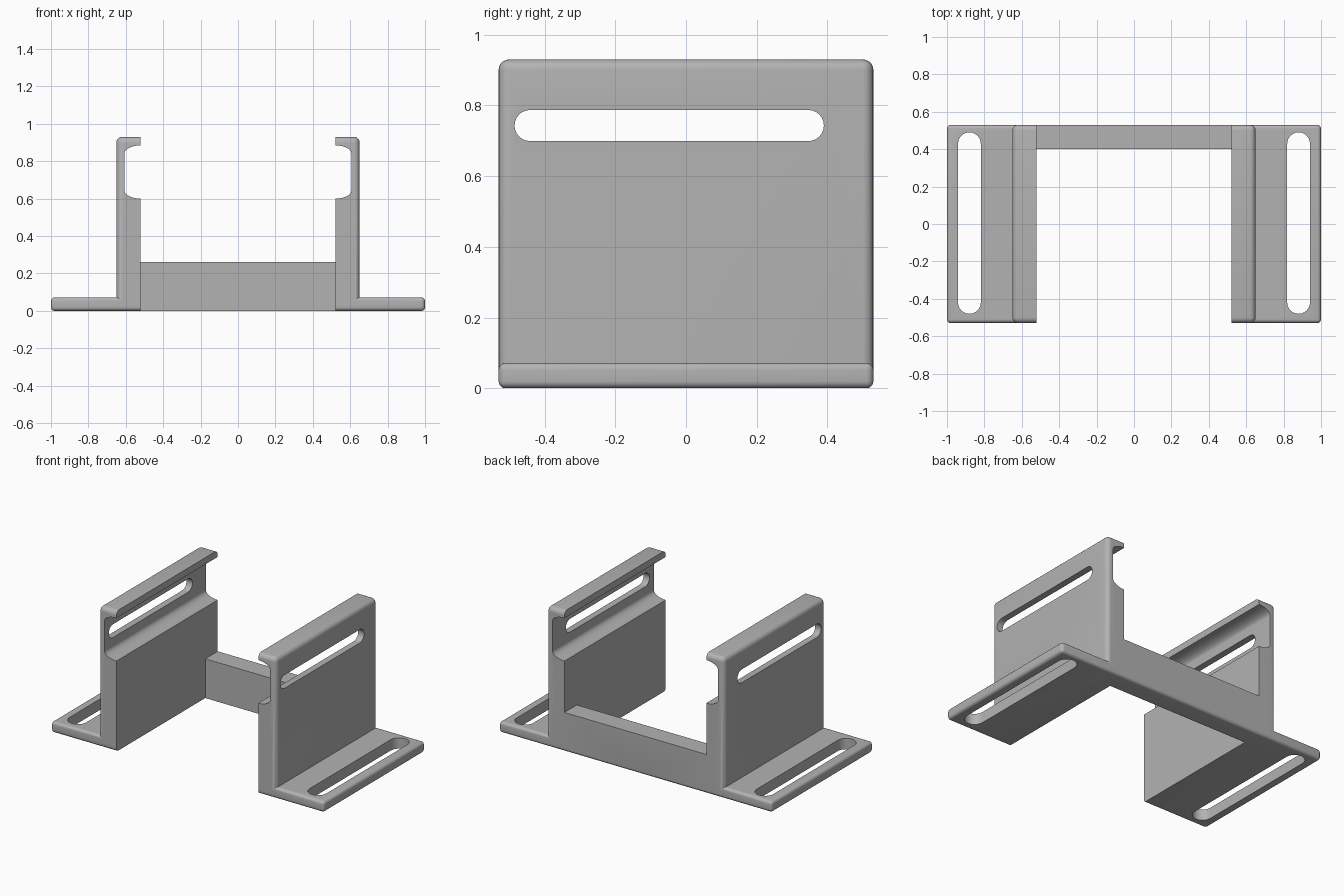
import bpy, bmesh, math

cube = bpy.data.objects.get("Cube")
if cube:
    bpy.data.objects.remove(cube, do_unlink=True)

grey = bpy.data.materials.new("plain grey")
grey.use_nodes = True
colour = (0.45, 0.45, 0.45, 1)
grey.diffuse_color = colour
grey.node_tree.nodes["Principled BSDF"].inputs["Base Color"].default_value = colour

DEPTH = 0.53      # half depth along y
INNER = 0.52      # inner face of the wall


def finish(name, bm):
    bmesh.ops.recalc_face_normals(bm, faces=bm.faces)
    mesh = bpy.data.meshes.new(name)
    bm.to_mesh(mesh)
    bm.free()
    mesh.materials.append(grey)
    ob = bpy.data.objects.new(name, mesh)
    bpy.context.collection.objects.link(ob)
    return ob


def box(name, lo, hi, radius=0, rounded=None):
    """Box between two corners; edges whose midpoint passes the rule are rounded."""
    bm = bmesh.new()
    bmesh.ops.create_cube(bm, size=1)
    for v in bm.verts:
        v.co = [(a + b) / 2 + c * (b - a) for a, b, c in zip(lo, hi, v.co)]
    if rounded:
        edges = [e for e in bm.edges if rounded((e.verts[0].co + e.verts[1].co) / 2)]
        bmesh.ops.bevel(bm, geom=edges, offset=radius, segments=5, profile=0.5,
                        affect='EDGES', clamp_overlap=True)
    return finish(name, bm)


def prism(name, points, shift):
    bm = bmesh.new()
    face = bm.faces.new([bm.verts.new(p) for p in points])
    new = bmesh.ops.extrude_face_region(bm, geom=[face])["geom"]
    bmesh.ops.translate(bm, vec=shift, verts=[g for g in new if isinstance(g, bmesh.types.BMVert)])
    return finish(name, bm)


def arc(cu, cv, ru, rv, start, end, steps=12):
    angles = [math.radians(start + (end - start) * i / steps) for i in range(steps + 1)]
    return [(cu + ru * math.cos(a), cv + rv * math.sin(a)) for a in angles]


def stadium(u0, u1, v, r):
    return arc(u1 - r, v, r, r, -90, 90) + arc(u0 + r, v, r, r, 90, 270)


def combine(target, other, operation):
    mod = target.modifiers.new(operation.lower(), 'BOOLEAN')
    mod.object, mod.operation, mod.solver = other, operation, 'EXACT'
    apply(target, mod)
    bpy.data.objects.remove(other, do_unlink=True)


def apply(ob, mod):
    bpy.context.view_layer.objects.active = ob
    bpy.ops.object.modifier_apply(modifier=mod.name)


# Upright wall, rounded away from its inner face
bracket = box("mounting_bracket", (INNER, -DEPTH, 0.035), (0.65, DEPTH, 0.93), 0.03,
              lambda m: m.x > INNER + 0.01 and m.z > 0.1)

# Long groove along the inside of the wall
groove_points = (arc(INNER, 0.645, 0.087, 0.045, -90, 0) + arc(INNER, 0.84, 0.087, 0.045, 0, 90)
                 + [(0.4, 0.885), (0.4, 0.60)])
combine(bracket, prism("groove_cutter", [(x, -1, z) for x, z in groove_points], (0, 2, 0)),
        'DIFFERENCE')

# Foot flange, rounded on every outer edge
flange = box("foot_flange", (INNER, -DEPTH, 0), (1, DEPTH, 0.072), 0.02,
             lambda m: m.x > INNER + 0.01)
combine(bracket, flange, 'UNION')

# Rear cross bar
bar = box("cross_bar", (-0.1, 0.40, 0), (0.585, DEPTH, 0.26), 0.02,
          lambda m: m.y > 0.5 and m.z < 0.01)
combine(bracket, bar, 'UNION')

# Slots through the wall and the flange
wall_slot = [(0.4, y, z) for y, z in stadium(-0.485, 0.39, 0.743, 0.044)]
combine(bracket, prism("wall_slot_cutter", wall_slot, (0.5, 0, 0)), 'DIFFERENCE')
foot_slot = [(x, y, -0.1) for y, x in stadium(-0.48, 0.49, 0.88, 0.061)]
combine(bracket, prism("foot_slot_cutter", foot_slot, (0, 0, 0.4)), 'DIFFERENCE')

# Opposite half
mirror = bracket.modifiers.new("mirror", 'MIRROR')
mirror.use_bisect_axis[0] = True
mirror.use_clip = True
apply(bracket, mirror)

bpy.ops.object.select_all(action='DESELECT')
bracket.select_set(True)
bpy.context.view_layer.objects.active = bracket
bpy.ops.object.shade_smooth_by_angle(angle=math.radians(30))
